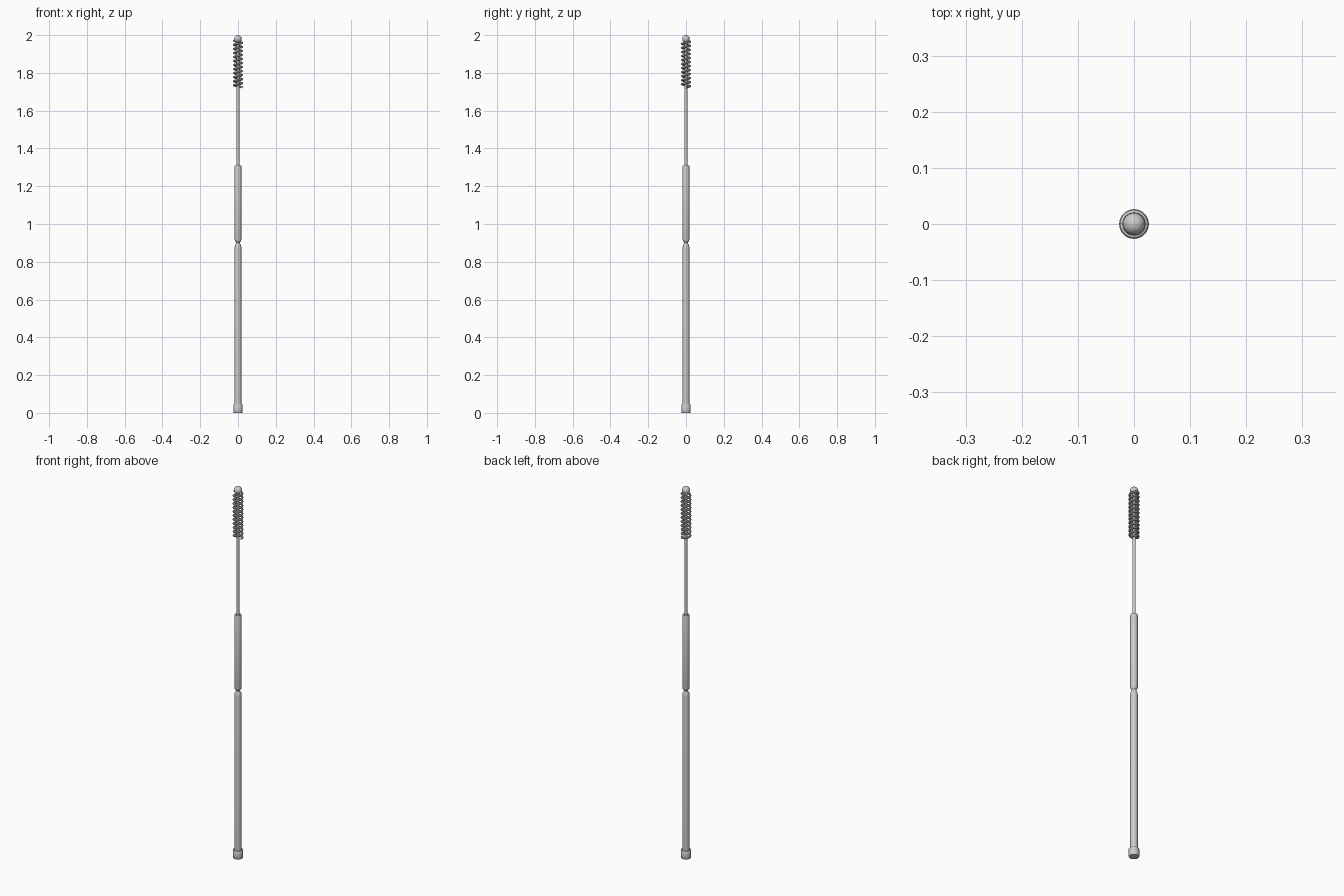
import bpy, bmesh, math

if "Cube" in bpy.data.objects:
    bpy.data.objects.remove(bpy.data.objects["Cube"])


def lathe(name, profile, sides=24):
    """Revolve (radius, z) points about z, closing both ends."""
    bm = bmesh.new()
    rings = []
    for r, z in profile:
        rings.append([bm.verts.new((r * math.cos(2 * math.pi * i / sides),
                                    r * math.sin(2 * math.pi * i / sides), z))
                      for i in range(sides)])
    for a, b in zip(rings, rings[1:]):
        for i in range(sides):
            j = (i + 1) % sides
            bm.faces.new((a[i], a[j], b[j], b[i]))
    bm.faces.new(rings[0][::-1])
    bm.faces.new(rings[-1])
    return finish(name, bm)


def finish(name, bm):
    me = bpy.data.meshes.new(name)
    bm.to_mesh(me)
    bm.free()
    ob = bpy.data.objects.new(name, me)
    bpy.context.collection.objects.link(ob)
    bpy.ops.object.select_all(action='DESELECT')
    ob.select_set(True)
    bpy.context.view_layer.objects.active = ob
    bpy.ops.object.shade_smooth_by_angle(angle=math.radians(35))
    return ob


def coil(name, radius, wire, z0, z1, turns, per_turn=20, sides=8):
    """Sweep a round wire along a helix."""
    bm = bmesh.new()
    rings = []
    n = int(turns * per_turn)
    for k in range(n + 1):
        a = 2 * math.pi * k / per_turn
        z = z0 + (z1 - z0) * k / n
        ring = []
        for s in range(sides):
            t = 2 * math.pi * s / sides
            r = radius + wire * math.cos(t)
            ring.append(bm.verts.new((r * math.cos(a), r * math.sin(a),
                                      z + wire * math.sin(t))))
        rings.append(ring)
    for a, b in zip(rings, rings[1:]):
        for s in range(sides):
            t = (s + 1) % sides
            bm.faces.new((a[s], b[s], b[t], a[t]))
    bm.faces.new(rings[0])
    bm.faces.new(rings[-1][::-1])
    bmesh.ops.recalc_face_normals(bm, faces=bm.faces)
    return finish(name, bm)


# End cap
lathe("end_cap", [(0.023, 0), (0.025, 0.003), (0.025, 0.041), (0.023, 0.044)])

# Handle with the pinched neck between its two grips
lathe("handle", [(0.018, 0.04), (0.018, 0.875), (0.016, 0.888), (0.011, 0.897),
                 (0.011, 0.903), (0.016, 0.91), (0.018, 0.917),
                 (0.018, 1.304), (0.016, 1.31)])

# Thin rod running through the coil
lathe("rod", [(0.008, 1.305), (0.008, 1.975)], 16)

# Coiled head
coil("coil", 0.0205, 0.006, 1.724, 1.97, 11.5)

# Rounded tip
bm = bmesh.new()
bmesh.ops.create_uvsphere(bm, u_segments=24, v_segments=12, radius=0.02)
bmesh.ops.translate(bm, verts=bm.verts, vec=(0, 0, 1.98))
finish("tip", bm)
